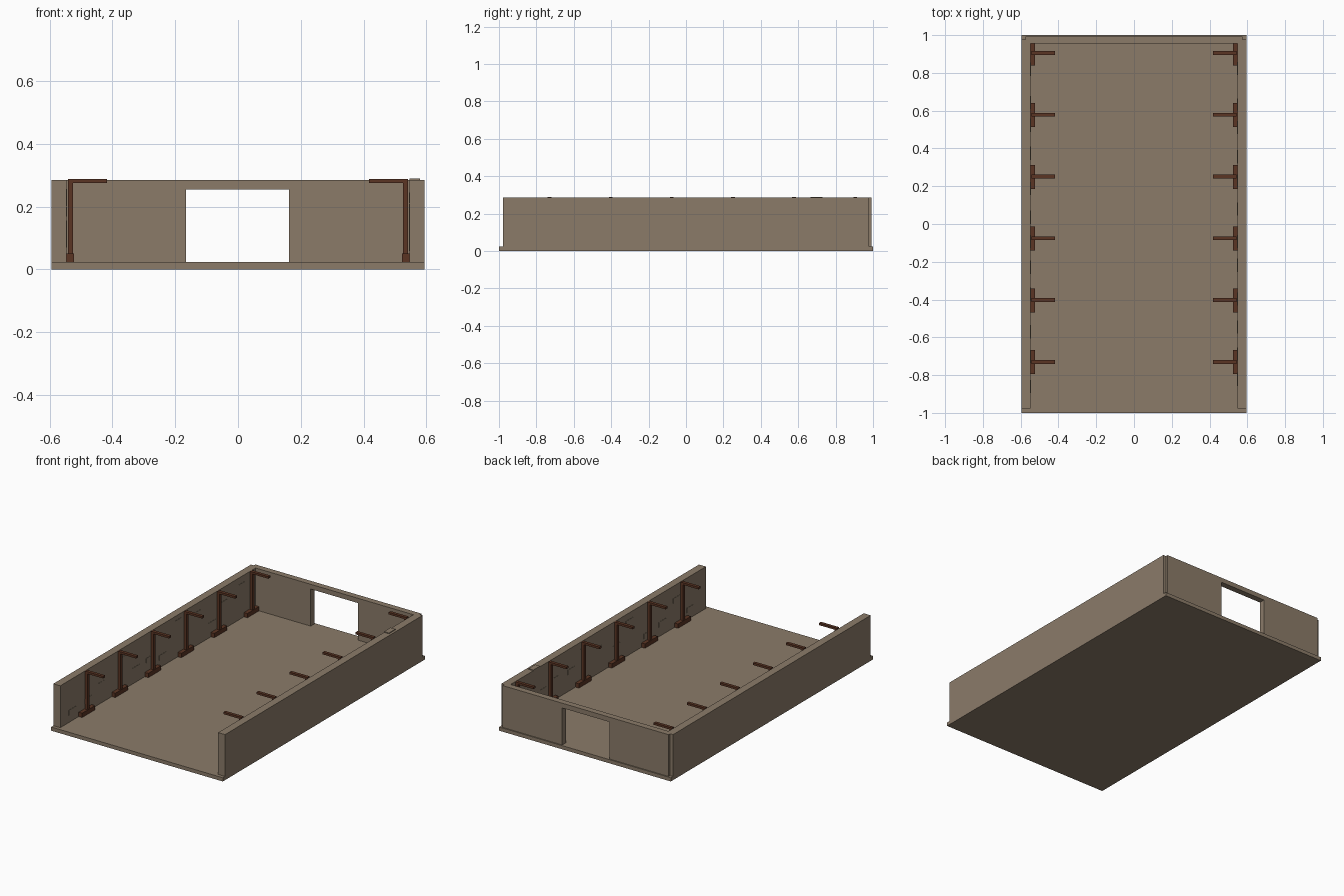
import bpy, bmesh, random

if "Cube" in bpy.data.objects:
    bpy.data.objects.remove(bpy.data.objects["Cube"])

random.seed(4)


def material(name, rgb):
    m = bpy.data.materials.new(name)
    lin = [((c / 255 + 0.055) / 1.055) ** 2.4 for c in rgb]
    m.diffuse_color = (*lin, 1)
    m.use_nodes = True
    m.node_tree.nodes["Principled BSDF"].inputs["Base Color"].default_value = m.diffuse_color
    return m


STONE = material("tan_stone", (139, 123, 105))
WOOD = material("dark_wood", (91, 53, 36))


def boxes(name, mat, spans):
    """One object from boxes given as (x0, x1, y0, y1, z0, z1)."""
    bm = bmesh.new()
    for x0, x1, y0, y1, z0, z1 in spans:
        r = bmesh.ops.create_cube(bm, size=1)
        for v in r["verts"]:
            v.co.x = x1 if v.co.x > 0 else x0
            v.co.y = y1 if v.co.y > 0 else y0
            v.co.z = z1 if v.co.z > 0 else z0
    me = bpy.data.meshes.new(name)
    bm.to_mesh(me)
    bm.free()
    me.materials.append(mat)
    ob = bpy.data.objects.new(name, me)
    bpy.context.collection.objects.link(ob)
    return ob


def side_box(s, a, b, *rest):
    """Box between distances a and b from the centre, on side s."""
    return (min(s * a, s * b), max(s * a, s * b), *rest)


FLOOR, TOP = 0.023, 0.285

# floor slab
boxes("floor", STONE, [(-0.595, 0.595, -1, 1, 0, FLOOR)])

# back wall as one ring-shaped outline around the doorway, extruded in depth
outline = [(-0.575, FLOOR), (-0.165, FLOOR), (-0.165, 0.255), (0.163, 0.255),
           (0.163, FLOOR), (0.575, FLOOR), (0.575, TOP), (-0.575, TOP)]
bm = bmesh.new()
face = bm.faces.new([bm.verts.new((x, 0.955, z)) for x, z in outline])
ext = bmesh.ops.extrude_face_region(bm, geom=[face], use_keep_orig=True)
for v in ext["geom"]:
    if isinstance(v, bmesh.types.BMVert):
        v.co.y = 0.993
bmesh.ops.recalc_face_normals(bm, faces=bm.faces)
me = bpy.data.meshes.new("back_wall")
bm.to_mesh(me)
bm.free()
me.materials.append(STONE)
bpy.context.collection.objects.link(bpy.data.objects.new("back_wall", me))

for s, side in ((-1, "left"), (1, "right")):
    # side wall
    boxes(side + "_wall", STONE,
          [side_box(s, 0.547, 0.595, -0.978, 0.978, FLOOR, TOP)])

    # shallow bricks just proud of the inner wall face
    bricks = []
    for i in range(12):
        y = -0.88 + i * 0.15 + random.uniform(-0.03, 0.03)
        z = random.uniform(0.05, 0.24)
        bricks.append(side_box(s, 0.5455, 0.55, y, y + 0.07, z, z + 0.03))
    boxes(side + "_wall_bricks", STONE, bricks)

    # posts with a foot and a short roof beam stub
    for i in range(6):
        y = 0.905 - i * 0.327
        boxes(f"{side}_post_{i + 1}", WOOD, [
            side_box(s, 0.523, 0.547, y - 0.065, y + 0.062, FLOOR, 0.05),
            side_box(s, 0.525, 0.542, y - 0.01, y + 0.01, 0.05, 0.275),
            side_box(s, 0.417, 0.542, y - 0.01, y + 0.01, 0.275, 0.288)])

# loose brick standing out of the right wall top
boxes("wall_top_brick", STONE, [(0.546, 0.58, 0.665, 0.73, 0.27, 0.29)])
